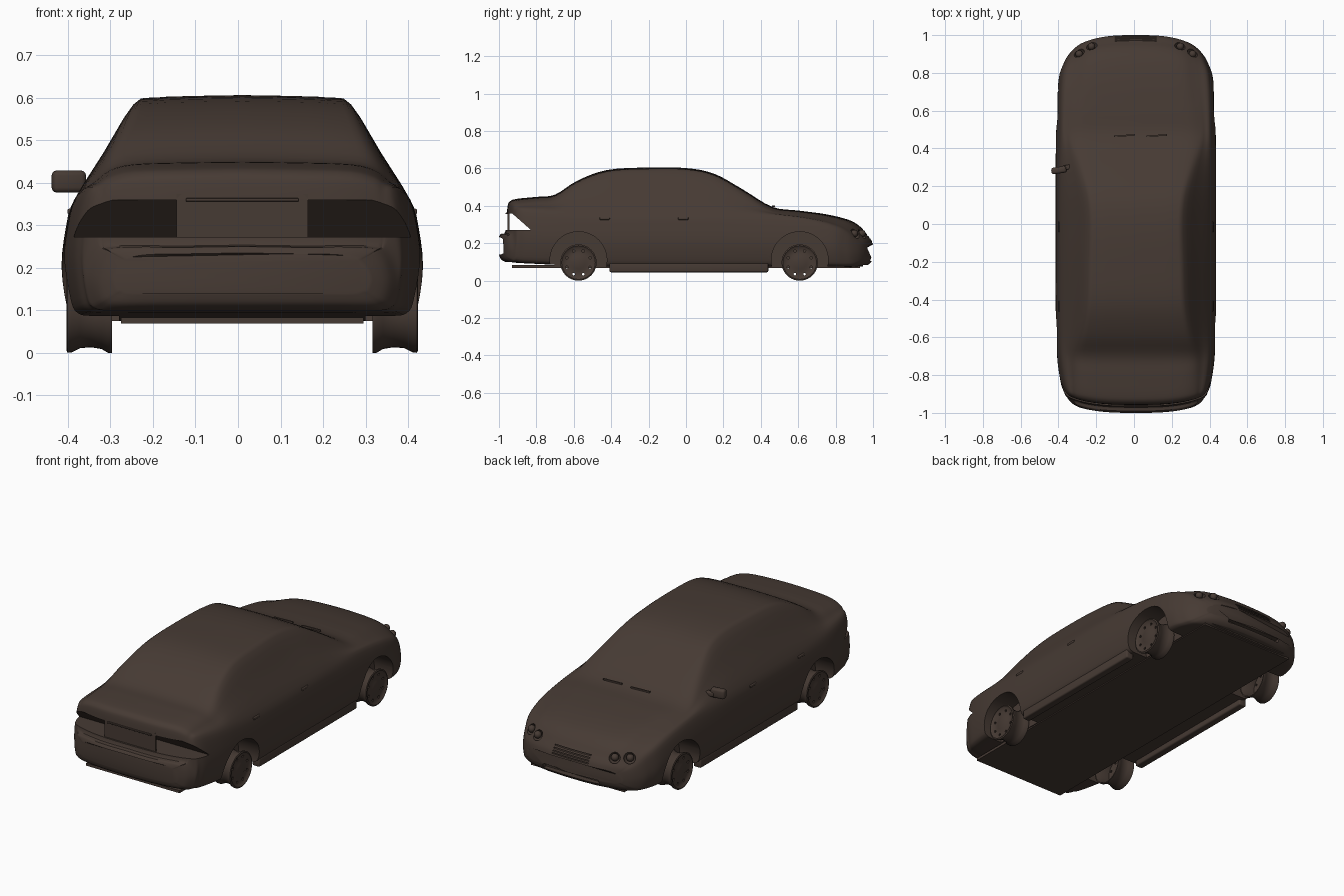
import bpy, bmesh, math
from mathutils import Vector, Matrix

if "Cube" in bpy.data.objects:
    bpy.data.objects.remove(bpy.data.objects["Cube"])

CX = 0.01  # body centre line (the single mirror shifts the bounds)
paint = bpy.data.materials.new("dark_brown")
paint.diffuse_color = (0.062, 0.043, 0.034, 1)
paint.use_nodes = True
paint.node_tree.nodes["Principled BSDF"].inputs["Base Color"].default_value = paint.diffuse_color


def make(name, bm):
    bmesh.ops.recalc_face_normals(bm, faces=bm.faces)
    me = bpy.data.meshes.new(name)
    bm.to_mesh(me)
    bm.free()
    me.materials.append(paint)
    ob = bpy.data.objects.new(name, me)
    bpy.context.collection.objects.link(ob)
    return ob


def smooth(ob, deg=35):
    for p in ob.data.polygons:
        p.use_smooth = True
    ob.data.set_sharp_from_angle(angle=math.radians(deg))


def box(name, loc, size, bevel=0.0, rot=(0, 0, 0)):
    bm = bmesh.new()
    bmesh.ops.create_cube(bm, size=1, matrix=Matrix.Diagonal((*size, 1)))
    if bevel:
        bmesh.ops.bevel(bm, geom=bm.edges[:], offset=bevel, segments=3, profile=0.5, affect='EDGES')
    ob = make(name, bm)
    ob.location = (loc[0] + CX, loc[1], loc[2])
    ob.rotation_euler = rot
    smooth(ob)
    return ob


def cylinder(name, loc, radius, depth, seg=48):
    bm = bmesh.new()
    bmesh.ops.create_cone(bm, cap_ends=True, segments=seg, radius1=radius, radius2=radius,
                          depth=depth, matrix=Matrix.Rotation(math.pi / 2, 4, 'Y'))
    ob = make(name, bm)
    ob.location = (loc[0] + CX, loc[1], loc[2])
    return ob


def cut(ob, cutters):
    for c in cutters:
        c.hide_render = True
        m = ob.modifiers.new("cut", 'BOOLEAN')
        m.operation, m.object, m.solver = 'DIFFERENCE', c, 'EXACT'
    bpy.context.view_layer.update()
    me = bpy.data.meshes.new_from_object(ob.evaluated_get(bpy.context.evaluated_depsgraph_get()))
    ob.modifiers.clear()
    ob.data = me
    for c in cutters:
        bpy.data.objects.remove(c)


def spline(pts, n):
    """Catmull-Rom through tuples of any length."""
    out = []
    P = [Vector(p) for p in pts]
    for i in range(len(P) - 1):
        a, b, c, d = P[max(i - 1, 0)], P[i], P[i + 1], P[min(i + 2, len(P) - 1)]
        for k in range(n):
            t = k / n
            out.append(0.5 * (2 * b + (c - a) * t + (2 * a - 5 * b + 4 * c - d) * t * t
                              + (3 * b - a - 3 * c + d) * t ** 3))
    return out + [P[-1]]


# Body stations: y, half width, bottom z, shoulder z, top z, top half width
stations = [
    (-1.0, .30, .14, .21, .235, .27), (-.99, .34, .115, .235, .25, .31),
    (-.965, .365, .10, .255, .265, .32), (-.955, .375, .10, .33, .39, .31),
    (-.94, .38, .10, .375, .425, .31), (-.90, .395, .095, .38, .438, .31),
    (-.80, .41, .09, .375, .448, .31), (-.70, .418, .085, .37, .46, .31),
    (-.58, .422, .08, .365, .535, .285), (-.42, .425, .075, .36, .592, .262),
    (-.20, .425, .075, .36, .605, .255), (0, .425, .075, .36, .602, .25),
    (.15, .425, .075, .36, .572, .262), (.30, .425, .075, .355, .49, .30),
    (.46, .423, .075, .35, .395, .34), (.60, .42, .075, .335, .375, .33),
    (.75, .415, .075, .315, .355, .31), (.87, .405, .075, .285, .325, .30),
    (.93, .385, .075, .255, .29, .29), (.965, .365, .08, .22, .25, .29),
    (.99, .33, .10, .195, .22, .28), (1.0, .29, .125, .17, .195, .25)]


def section(s):
    y, w, zb, zs, zt, r = s
    h = zs - zb
    zc = max(zt - .02, (zs + zt) / 2)
    half = [(0, zb), (.6 * w, zb), (.85 * w, zb), (.93 * w, zb + .006), (.97 * w, zb + .12 * h),
            (w, zb + .45 * h), (.975 * w, zb + .78 * h), (.93 * w, zs),
            ((.93 * w + r) / 2, (zs + zc) / 2), (r, zc), (.82 * r, zt - .3 * (zt - zc)),
            (.45 * r, zt - .002), (0, zt)]
    half = spline(half, 3)
    # corners of the bumpers sweep back in plan
    pull = -.10 * max(0, (y - .6) / .4) + .06 * max(0, (-y - .65) / .35)
    ring = [(x, z) for x, z in half] + [(-x, z) for x, z in half[-2:0:-1]]
    return [(x + CX, y + pull * abs(x / .38) ** 3, z) for x, z in ring]


bm = bmesh.new()
rings = [[bm.verts.new(p) for p in section(s)] for s in spline(stations, 4)]
for a, b in zip(rings, rings[1:]):
    for i in range(len(a)):
        j = (i + 1) % len(a)
        bm.faces.new((a[i], a[j], b[j], b[i]))
bm.faces.new(rings[0])
bm.faces.new(rings[-1][::-1])
body = make("body", bm)

# Openings: wheel arches, tail lamp pocket, headlamps, grille, lower intake
AXLES = (-.575, .608)
cutters = [cylinder("arch_cutter", (s * .40, y, .11), .152, .22) for s in (-1, 1) for y in AXLES]
bm = bmesh.new()
tri = [(-1.05, .36), (-.93, .36), (-.83, .272), (-1.05, .272)]
face = bm.faces.new([bm.verts.new((-.6, y, z)) for y, z in tri])
ext = bmesh.ops.extrude_face_region(bm, geom=[face])
bmesh.ops.translate(bm, vec=(1.2, 0, 0), verts=[v for v in ext['geom'] if isinstance(v, bmesh.types.BMVert)])
cutters.append(make("tail_lamp_cutter", bm))
for s in (-1, 1):
    for x, y in ((.235, .945), (.30, .905)):
        bm = bmesh.new()
        bmesh.ops.create_uvsphere(bm, u_segments=20, v_segments=12, radius=.03)
        c = make("headlamp_cutter", bm)
        c.location = (s * x + CX, y, .252)
        cutters.append(c)
cutters += [box("grille_cutter", (0, .99, .205 + .012 * i), (.22, .06, .005)) for i in range(4)]
cutters.append(box("intake_cutter", (0, 1.0, .115), (.34, .08, .022)))
cutters.append(box("intake_cutter", (0, .96, .078), (.6, .03, .01)))
cut(body, cutters)
smooth(body)

# Panel between the tail lamps, with the plate slot lip
box("trunk_panel", (0, -.949, .318), (.31, .009, .11))
box("trunk_lip", (0, -.957, .36), (.265, .014, .008), .002)

# Sills, floor
for s in (-1, 1):
    box("sill", (s * .385, .015, .07), (.045, .85, .05), .008)
box("floor", (0, 0, .076), (.57, 1.86, .014))

# Headlamp bulbs
for s in (-1, 1):
    for x, y in ((.235, .94), (.30, .90)):
        bm = bmesh.new()
        bmesh.ops.create_uvsphere(bm, u_segments=16, v_segments=10, radius=.02)
        lamp = make("headlamp", bm)
        lamp.location = (s * x + CX, y, .252)
        smooth(lamp)

# Wheels: spun rim with a concave barrel and a ring of holes
RIM = [(0, .103), (.035, .103), (.05, .097), (.08, .1), (.09, .108), (.097, .105), (.096, .095),
       (.086, .075), (.084, .05), (.088, .025), (.097, .01), (.097, 0), (.091, 0),
       (.08, .03), (.078, .08), (0, .085)]


def wheel(name, side, y):
    bm = bmesh.new()
    n = 40
    loops = []
    for r, x in RIM:
        if r == 0:
            loops.append([bm.verts.new((side * x, 0, 0))] * n)
        else:
            loops.append([bm.verts.new((side * x, r * math.cos(2 * math.pi * k / n),
                                        r * math.sin(2 * math.pi * k / n))) for k in range(n)])
    for a, b in zip(loops, loops[1:]):
        for k in range(n):
            q = (a[k], a[(k + 1) % n], b[(k + 1) % n], b[k])
            bm.faces.new(list(dict.fromkeys(q)))
    ob = make(name, bm)
    ob.location = (CX + side * .306, y, .097)
    holes = []
    for k in range(8):
        t = 2 * math.pi * (k + .5) / 8
        holes.append(cylinder("hole_cutter", (side * .4, y + .067 * math.cos(t), .097 + .067 * math.sin(t)),
                              .007, .09, 10))
    cut(ob, holes)
    smooth(ob)


for side, sn in ((-1, "left"), (1, "right")):
    for y, yn in zip(AXLES, ("rear", "front")):
        wheel(f"{yn}_wheel_{sn}", side, y)
    # Door handles
    for y in (-.435, -.015):
        box("door_handle", (side * .403, y, .332), (.016, .055, .014), .004)

# Single door mirror and its stalk
box("door_mirror", (-.408, .285, .403), (.08, .035, .052), .012, (0, 0, .15))
box("mirror_stalk", (-.365, .30, .395), (.05, .025, .025), .006, (0, 0, .2))

# Wipers
for x in (-.06, .11):
    box("wiper", (x, .468, .398), (.11, .008, .008), 0, (0, 0, .06))
